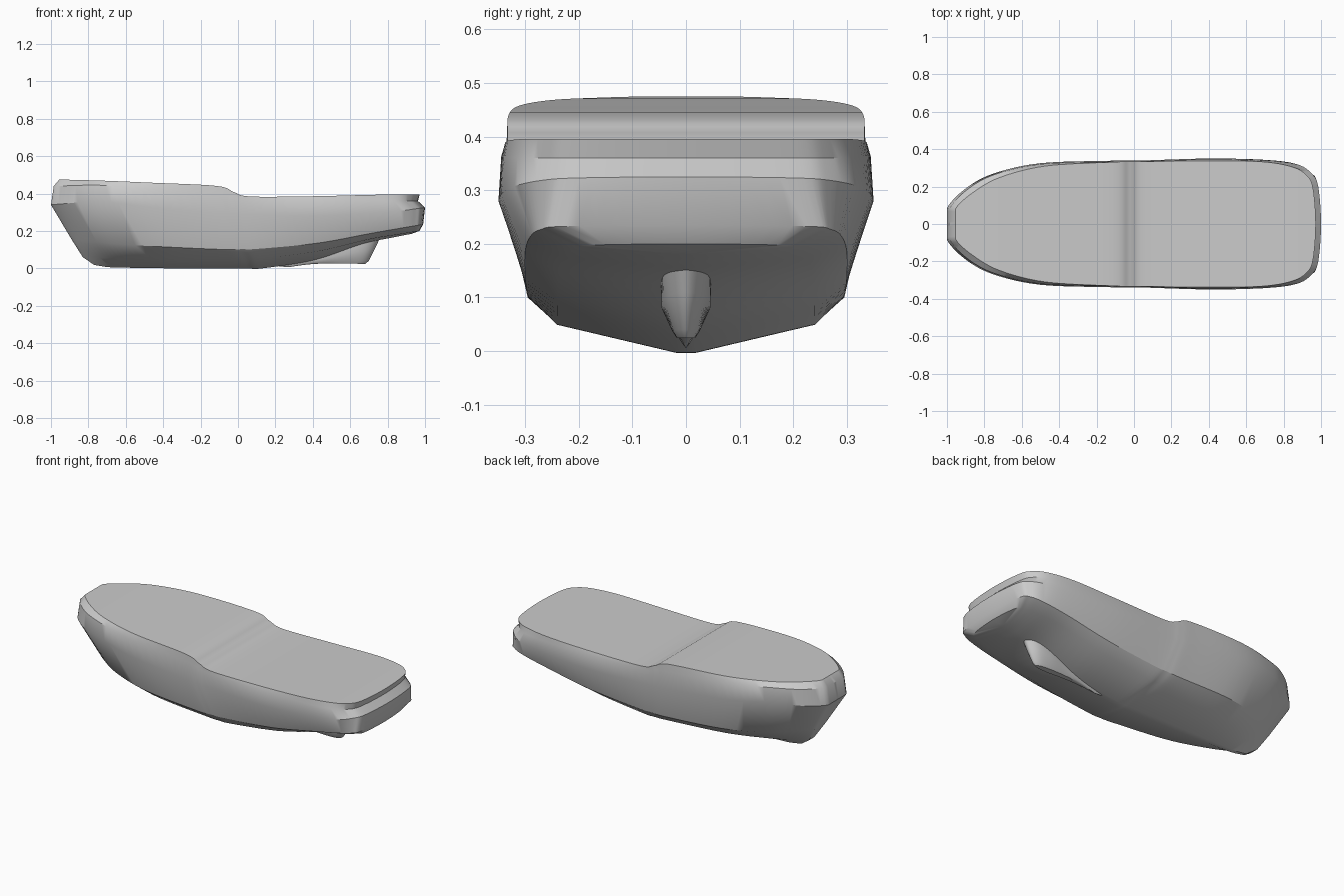
import bpy, bmesh, math
from mathutils import Vector

if "Cube" in bpy.data.objects:
    bpy.data.objects.remove(bpy.data.objects["Cube"])

# Shared stations from bow (-1) to stern (1)
U = [-1, -1, -.9, -.75, -.5, -.13, -.03, .06, .4, .7, .87, .95, .985, 1]
UPPER = [0, .085, .19, .27, .325, .338, .34, .34, .35, .343, .32, .27, .2, 0]
DECK = [0, .08, .17, .25, .31, .331, .333, .334, .338, .333, .305, .26, .19, 0]
BILGE = [0, .05, .13, .205, .27, .293, .295, .295, .3, .3, .29, .27, .225, 0]
BOTTOM = [0, .025, .07, .125, .19, .235, .24, .24, .24, .235, .22, .2, .17, 0]
KEEL = [0, .008, .012, .015] + [.018] * 8 + [.012, 0]


def lerp(pairs, x):
    """Piecewise linear height line."""
    if x <= pairs[0][0]:
        return pairs[0][1]
    for (a, p), (b, q) in zip(pairs, pairs[1:]):
        if x <= b:
            return p + (q - p) * (x - a) / (b - a)
    return pairs[-1][1]


def rail(us, ys, bow, stern, heights, steps=6):
    """Closed smooth loop, symmetric in y, running bow - side - stern - side."""
    half = []
    for u, y in zip(us, ys):
        x = bow + (stern - bow) * (u + 1) / 2
        half.append(Vector((x, -y, lerp(heights, x))))
    ctrl = half + [Vector((p.x, -p.y, p.z)) for p in half[-2:0:-1]]
    n, out = len(ctrl), []
    for i in range(n):
        a, b, c, d = (ctrl[(i + k) % n] for k in (-1, 0, 1, 2))
        for s in range(steps):
            t = s / steps
            p = 0.5 * (2 * b + (c - a) * t + (2 * a - 5 * b + 4 * c - d) * t * t
                       + (3 * b - a - 3 * c + d) * t ** 3)
            p.x = min(max(p.x, bow), stern)
            out.append(p)
    return out


def loft(name, rails, angle):
    """Skin stacked rails and close both ends with strips across the beam."""
    bm = bmesh.new()
    rows = [[bm.verts.new(p) for p in r] for r in rails]
    n = len(rows[0])
    for r, q in zip(rows, rows[1:]):
        for i in range(n):
            j = (i + 1) % n
            bm.faces.new((r[i], r[j], q[j], q[i]))
    for r in (rows[0], rows[-1]):
        for k in range(n // 2):
            vs = dict.fromkeys((r[k], r[k + 1], r[n - k - 1], r[(n - k) % n]))
            bm.faces.new(list(vs))
    bmesh.ops.recalc_face_normals(bm, faces=bm.faces)
    me = bpy.data.meshes.new(name)
    bm.to_mesh(me)
    bm.free()
    ob = bpy.data.objects.new(name, me)
    bpy.context.collection.objects.link(ob)
    bpy.ops.object.select_all(action='DESELECT')
    bpy.context.view_layer.objects.active = ob
    ob.select_set(True)
    bpy.ops.object.shade_smooth_by_angle(angle=math.radians(angle))


# Height lines along the length
deck_z = [(-.95, .475), (-.7, .468), (-.4, .455), (-.12, .442), (-.03, .41),
          (.06, .384), (.6, .386), (.72, .395), (.97, .396)]
shoulder_z = [(-.98, .44), (-.75, .445), (-.5, .425), (-.13, .4), (.06, .365), (.96, .36)]
knuckle_z = [(-1, .34), (-.75, .36), (-.55, .335), (-.13, .295), (.2, .28),
             (.5, .28), (.85, .305), (1, .325)]
bilge_z = [(-.88, .155), (-.6, .125), (-.1, .1), (.15, .105), (.4, .13),
           (.7, .185), (.9, .22), (.99, .235)]
bottom_z = [(-.83, .06), (-.5, .05), (.1, .05), (.4, .085), (.7, .155), (.97, .2)]
keel_z = [(-.78, .02), (-.68, .005), (-.4, 0), (.15, 0), (.4, .04), (.7, .14), (.93, .185)]

# Hull with closed deck
loft("hull", [
    rail(U, DECK, -.955, .972, deck_z),
    rail(U, [y * .985 for y in UPPER], -.985, .962, shoulder_z),
    rail(U, UPPER, -1, 1, knuckle_z),
    rail(U, BILGE, -.89, .99, bilge_z),
    rail(U, BOTTOM, -.83, .97, bottom_z),
    rail(U, KEEL, -.77, .93, keel_z)], 32)

# Skeg under the stern
SU = [-1, -.5, 0, .5, .85, 1]
loft("skeg", [
    rail(SU, [0, .018, .033, .046, .04, 0], .2, .765, [(.2, .03), (.5, .11), (.765, .175)]),
    rail(SU, [0, .016, .03, .046, .035, 0], .22, .735, [(.22, .01), (.5, .06), (.735, .11)]),
    rail(SU, [0, .013, .022, .026, .022, 0], .25, .70, [(.25, .008), (.45, .035), (.70, .04)]),
    rail(SU, [0, .008, .014, .018, .014, 0], .27, .68, [(.27, .006), (.42, .027), (.68, .024)])], 40)
